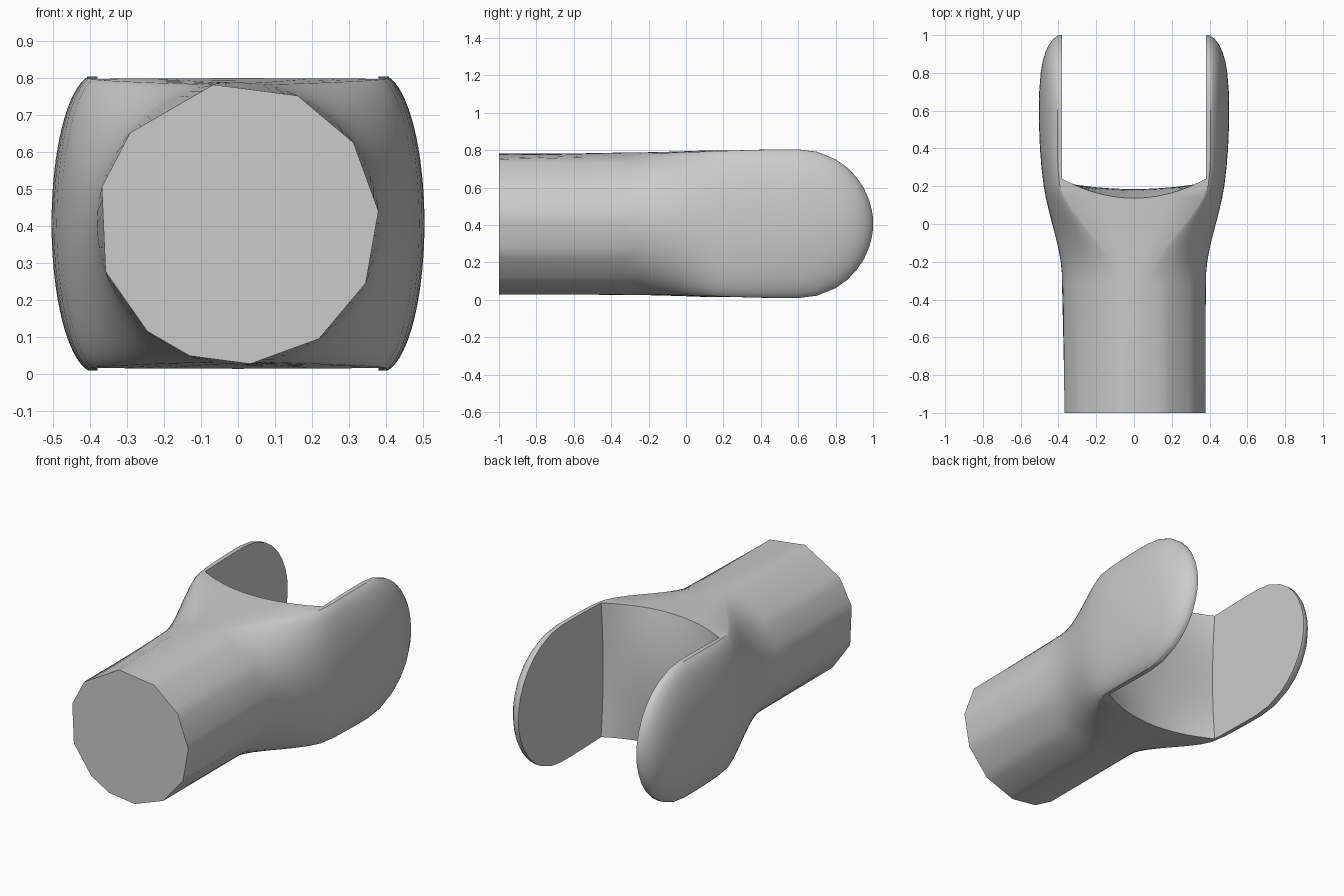
import bpy, bmesh, math

cube = bpy.data.objects.get("Cube")
if cube:
    bpy.data.objects.remove(cube, do_unlink=True)

SEG = 72
MID_Z = 0.407
R = 0.381
HALF_SLOT = 0.38

grey = bpy.data.materials.new("plain grey")
grey.use_nodes = True
grey.diffuse_color = (0.6, 0.6, 0.6, 1)
grey.node_tree.nodes["Principled BSDF"].inputs["Base Color"].default_value = (0.6, 0.6, 0.6, 1)


def smoothstep(lo, hi, v):
    t = min(max((v - lo) / (hi - lo), 0), 1)
    return t * t * (3 - 2 * t)


def make_object(name, bm):
    bmesh.ops.recalc_face_normals(bm, faces=bm.faces)
    mesh = bpy.data.meshes.new(name)
    bm.to_mesh(mesh)
    bm.free()
    mesh.materials.append(grey)
    obj = bpy.data.objects.new(name, mesh)
    bpy.context.collection.objects.link(obj)
    return obj


# Irregular twelve-sided end of the shaft
corners = [5, 35, 65, 100, 140, 165, 200, 230, 250, 275, 305, 335, 365]


def polygon_section():
    points = []
    for i in range(SEG):
        deg = 5 + i * 360 / SEG
        lo, hi = next((a, b) for a, b in zip(corners, corners[1:]) if a <= deg < b)
        half = math.radians((hi - lo) / 2)
        r = R * math.cos(half) / math.cos(math.radians(deg - (lo + hi) / 2))
        ang = math.radians(deg)
        points.append((r * math.cos(ang), r * math.sin(ang)))
    return points


# Fork section: a flat middle of half width c with elliptical outer sides
def fork_section(a, b, c):
    points = []
    for i in range(SEG):
        ang = math.radians(5 + i * 360 / SEG)
        flat = c * max(-1, min(1, 6 * math.cos(ang)))
        points.append((flat + (a - c) * math.cos(ang), b * math.sin(ang)))
    return points


# Half widths along the body: (y, half width)
widths = [(-0.32, 0.381), (-0.26, 0.382), (-0.2, 0.388), (-0.13, 0.4), (-0.06, 0.417),
          (0, 0.433), (0.07, 0.451), (0.14, 0.467), (0.2, 0.478), (0.3, 0.49),
          (0.4, 0.498), (0.5, 0.502), (0.6, 0.504), (0.7, 0.502), (0.8, 0.494),
          (0.86, 0.484), (0.91, 0.469), (0.95, 0.45), (0.98, 0.427), (0.993, 0.41), (1, 0.398)]

sections = [(-1, polygon_section())]
for y, a in widths:
    b = R + 0.022 * smoothstep(-0.32, 0.55, y)
    if y > 0.6:
        b *= math.sqrt(max(1 - ((y - 0.6) / 0.4) ** 2, 0.006))
    c = 0.385 * smoothstep(-0.34, 0.26, y)
    sections.append((y, fork_section(a, b, c)))

# Loft the shaft and fork as one solid
bm = bmesh.new()
rings = [[bm.verts.new((x, y, MID_Z + z)) for x, z in pts] for y, pts in sections]
for lower, upper in zip(rings, rings[1:]):
    for i in range(SEG):
        j = (i + 1) % SEG
        bm.faces.new((lower[i], lower[j], upper[j], upper[i]))
bm.faces.new(rings[0])
bm.faces.new(rings[-1])
yoke = make_object("fork_yoke", bm)

# Slot cutter with a saddle-shaped floor
bm = bmesh.new()
bmesh.ops.create_grid(bm, x_segments=20, y_segments=20, size=1)
for v in bm.verts:
    u, w = v.co.x, v.co.y * 1.25
    middle = 0.185 + 0.035 * u * u
    rim = 0.135 + 0.105 * u * u
    v.co = (HALF_SLOT * u, middle + (rim - middle) * w * w, MID_Z + 0.4 * w)
out = bmesh.ops.extrude_face_region(bm, geom=bm.faces[:])
for item in out["geom"]:
    if isinstance(item, bmesh.types.BMVert):
        item.co.y = 1.3
cutter = make_object("slot_cutter", bm)
cutter.hide_render = True

cut = yoke.modifiers.new("slot", "BOOLEAN")
cut.operation = "DIFFERENCE"
cut.solver = "EXACT"
cut.object = cutter

bpy.ops.object.select_all(action="DESELECT")
yoke.select_set(True)
bpy.context.view_layer.objects.active = yoke
bpy.ops.object.modifier_apply(modifier="slot")
bpy.data.objects.remove(cutter, do_unlink=True)
bpy.ops.object.shade_smooth_by_angle(angle=math.radians(35))
